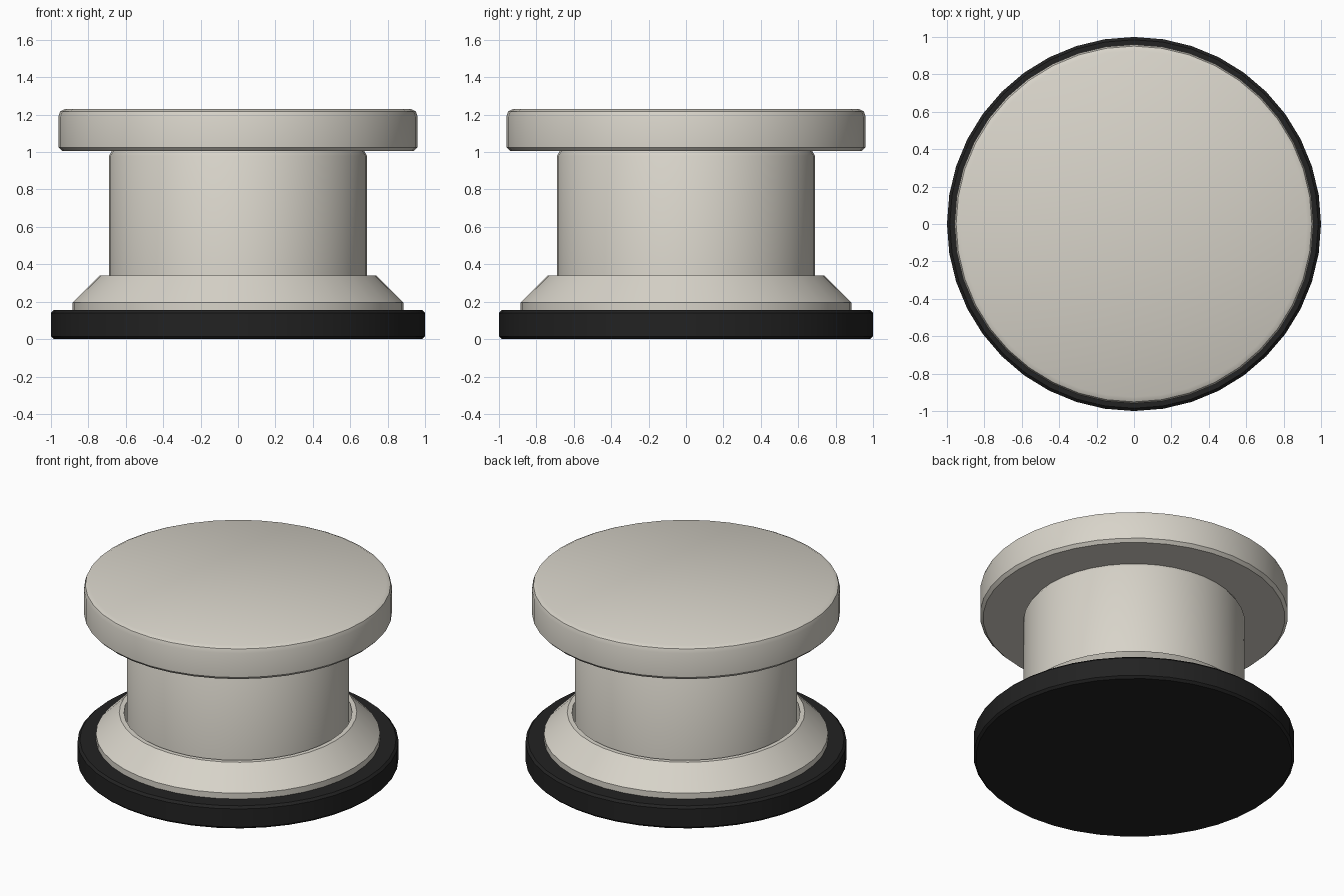
import bpy, bmesh, math

if "Cube" in bpy.data.objects:
    bpy.data.objects.remove(bpy.data.objects["Cube"])

SIDES = 40


def material(name, rgb):
    m = bpy.data.materials.new(name)
    m.diffuse_color = (*rgb, 1.0)
    m.use_nodes = True
    m.node_tree.nodes["Principled BSDF"].inputs["Base Color"].default_value = m.diffuse_color
    return m


def lathe(name, profile, mat, ring=False, angle=35):
    """Spin a (radius, z) profile round z; cap both ends, or close it into a ring."""
    bm = bmesh.new()
    loops = []
    for r, z in profile:
        loops.append([bm.verts.new((r * math.cos(2 * math.pi * i / SIDES),
                                    r * math.sin(2 * math.pi * i / SIDES), z))
                      for i in range(SIDES)])
    pairs = list(zip(loops, loops[1:]))
    if ring:
        pairs.append((loops[-1], loops[0]))
    else:
        bm.faces.new(loops[0])
        bm.faces.new(loops[-1])
    for a, b in pairs:
        for i in range(SIDES):
            j = (i + 1) % SIDES
            bm.faces.new((a[i], a[j], b[j], b[i]))
    bmesh.ops.recalc_face_normals(bm, faces=bm.faces)
    me = bpy.data.meshes.new(name)
    bm.to_mesh(me)
    bm.free()
    me.materials.append(mat)
    ob = bpy.data.objects.new(name, me)
    bpy.context.collection.objects.link(ob)
    bpy.ops.object.select_all(action='DESELECT')
    ob.select_set(True)
    bpy.context.view_layer.objects.active = ob
    bpy.ops.object.shade_smooth_by_angle(angle=math.radians(angle))
    return ob


cream = material("warm_light_grey", (0.69, 0.66, 0.59))
black = material("rubber_black", (0.016, 0.016, 0.016))

# Black foot disc with small chamfers
lathe("base_pad", [(0.985, 0), (1, 0.015), (1, 0.14), (0.985, 0.155)], black)

# Sloped collar with a narrow gap around the stem
lathe("collar", [(0.71, 0.155), (0.885, 0.155), (0.885, 0.195),
                 (0.74, 0.34), (0.71, 0.34)], cream, ring=True, angle=30)

# Stem
lathe("stem", [(0.69, 0.155), (0.69, 0.98), (0.675, 1.005)], cream)

# Push cap with rounded rim
lathe("cap", [(0.94, 1.005), (0.96, 1.025), (0.96, 1.19),
              (0.951, 1.217), (0.925, 1.23)], cream)
